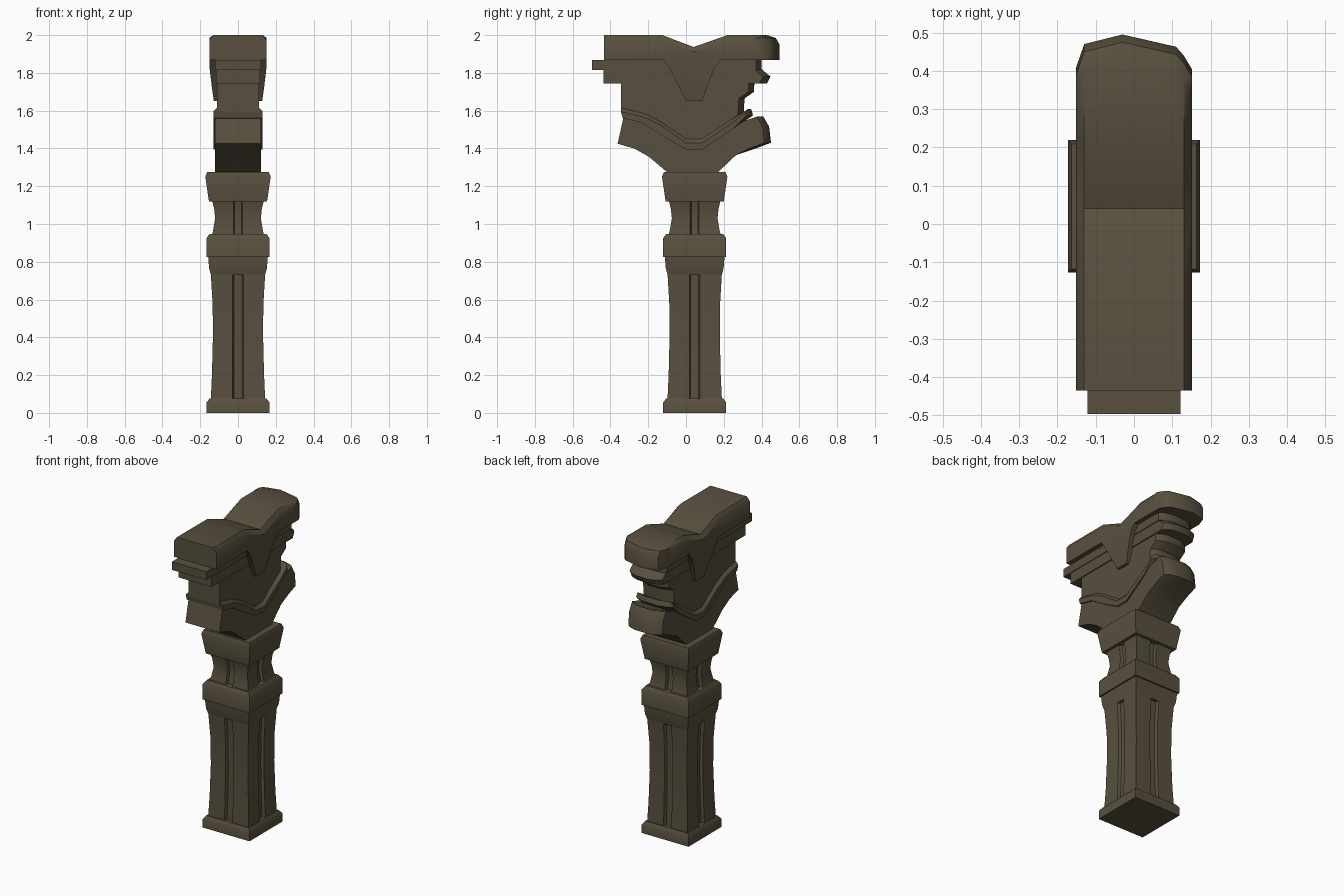
import bpy, bmesh, math

if "Cube" in bpy.data.objects:
    bpy.data.objects.remove(bpy.data.objects["Cube"])

stone = bpy.data.materials.new("dark brown stone")
stone.diffuse_color = (0.098, 0.080, 0.049, 1)
stone.use_nodes = True
stone.node_tree.nodes["Principled BSDF"].inputs["Base Color"].default_value = stone.diffuse_color
CY = 0.046  # column centre in y


def loft(name, rings):
    """Skin a list of equal-length closed rings and cap both ends."""
    bm = bmesh.new()
    vs = [[bm.verts.new(p) for p in r] for r in rings]
    n = len(vs[0])
    for a, b in zip(vs, vs[1:]):
        for i in range(n):
            j = (i + 1) % n
            bm.faces.new((a[i], a[j], b[j], b[i]))
    bm.faces.new(vs[0][::-1])
    bm.faces.new(vs[-1])
    bmesh.ops.recalc_face_normals(bm, faces=bm.faces)
    me = bpy.data.meshes.new(name)
    bm.to_mesh(me)
    bm.free()
    me.materials.append(stone)
    ob = bpy.data.objects.new(name, me)
    bpy.context.collection.objects.link(ob)
    bpy.ops.object.select_all(action='DESELECT')
    ob.select_set(True)
    bpy.context.view_layer.objects.active = ob
    bpy.ops.object.shade_smooth_by_angle(angle=math.radians(38))
    return ob


def square_stack(name, levels, groove=0, depth=0.018):
    """Square column part from (z, half width), with a groove down each face."""
    rings = []
    for z, h in levels:
        side = [(h, -h)]
        if groove:
            g, s = groove, groove * 0.75
            side += [(h, -g), (h - depth, -s), (h - depth, s), (h, g)]
        ring = []
        for k in range(4):
            c, s_ = round(math.cos(k * math.pi / 2)), round(math.sin(k * math.pi / 2))
            ring += [(x * c - y * s_, x * s_ + y * c + CY, z) for x, y in side]
        rings.append(ring)
    return loft(name, rings)


def bracket(name, top, rest, stations):
    """Side profile (y, z) run across x; stations are (x, top drop, back pull-in)."""
    rings = []
    for x, drop, pull in stations:
        pts = [(y, z - drop) for y, z in top] + list(rest)
        rings.append([(x, y - (pull if y > 0.3 else 0), z) for y, z in pts])
    return loft(name, rings)


def rounded(h, pull, drop=0.0, edge=0.02):
    """Stations with the back end rounded in plan."""
    half = [(h, drop, pull), (h - edge, 0, pull * 0.5), (h * 0.4, 0, 0)]
    return [(-x, d, p) for x, d, p in half] + half[::-1]


# Column, bottom to top
square_stack("base_plinth", [(0, .167), (.055, .167), (.075, .152)])
square_stack("shaft", [(.07, .144), (.2, .138), (.4, .133), (.57, .134), (.74, .144)], .028)
square_stack("lower_collar", [(.73, .143), (.765, .153), (.83, .158)])
square_stack("collar_block", [(.825, .167), (.925, .167), (.948, .15)])
square_stack("neck", [(.94, .138), (.97, .131), (1.03, .121), (1.08, .126), (1.125, .137)], .024)
square_stack("capital", [(1.12, .154), (1.25, .173), (1.275, .163)])

# Arched lower bracket
bracket("lower_bracket",
        [(-.33, 1.57), (-.23, 1.55), (-.1, 1.48), (0, 1.42), (.085, 1.42),
         (.25, 1.51), (.34, 1.545), (.41, 1.568)],
        [(.44, 1.515), (.45, 1.43), (.37, 1.4), (.265, 1.365), (.165, 1.27),
         (-.095, 1.27), (-.195, 1.355), (-.275, 1.4), (-.362, 1.425)],
        rounded(.121, .035))

# Raised V-shaped band
bracket("v_band",
        [(-.345, 1.615), (-.22, 1.585), (-.13, 1.54), (0, 1.45), (.085, 1.45),
         (.25, 1.56), (.345, 1.608)],
        [(.355, 1.575), (.25, 1.505), (.085, 1.395), (0, 1.395), (-.115, 1.46),
         (-.23, 1.535), (-.335, 1.56)],
        rounded(.131, .035, .02, .018))

# Main body with a scooped back
bracket("body",
        [(-.345, 1.75), (.362, 1.75)],
        [(.36, 1.7), (.31, 1.665), (.305, 1.58), (.085, 1.43), (0, 1.43),
         (-.13, 1.52), (-.22, 1.57), (-.345, 1.59)],
        rounded(.11, .03))

# Moldings under the top slab
bracket("molding",
        [(-.437, 1.82), (.4, 1.82)],
        [(.447, 1.78), (.43, 1.745), (-.437, 1.745)],
        rounded(.117, .04))
bracket("molding_plate",
        [(-.497, 1.868), (.4, 1.872)],
        [(.4, 1.815), (-.497, 1.815)],
        rounded(.122, .03))

# Saddle-topped slab
bracket("top_slab",
        [(-.435, 2.0), (-.125, 2.0), (.04, 1.937), (.22, 2.0), (.43, 2.0)],
        [(.475, 1.985), (.495, 1.95), (.495, 1.868), (-.435, 1.868)],
        [(-.151, .027, .085), (-.13, 0, .025), (-.03, 0, 0), (.11, 0, .032),
         (.13, 0, .055), (.151, .027, .09)])

# Tapered keystone seen on both sides
loft("keystone", [[(sx * h, y, z) for sx, y in ((-1, a), (1, a), (1, b), (-1, b))]
                  for z, h, a, b in ((1.65, .128, .0, .085), (1.72, .138, -.035, .11),
                                     (1.83, .151, -.09, .152), (1.875, .151, -.125, .19))])
